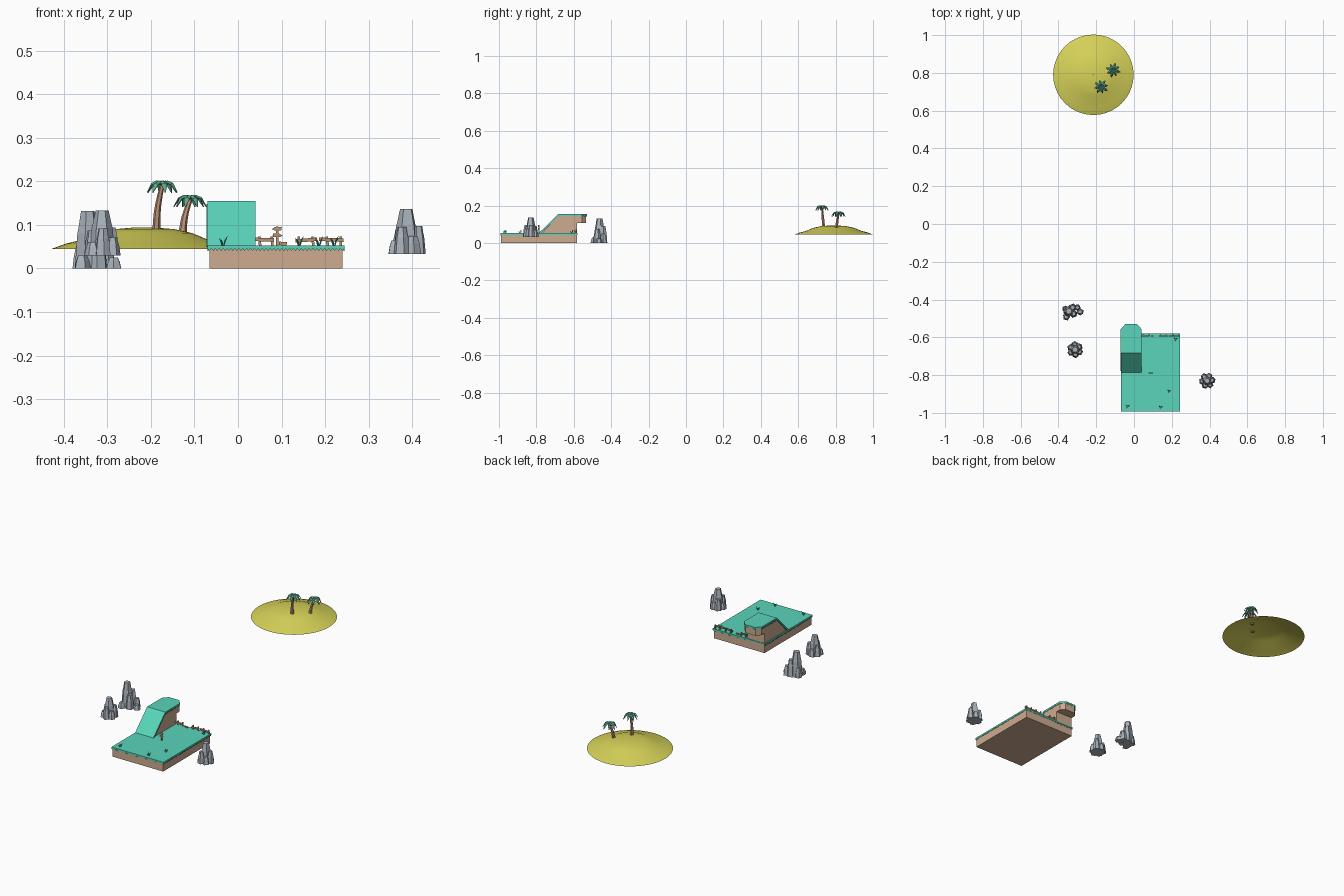
import bpy, math, random
from mathutils import Vector, Matrix

if "Cube" in bpy.data.objects:
    bpy.data.objects.remove(bpy.data.objects["Cube"])

random.seed(4)

def mat(name, c):
    m = bpy.data.materials.new(name)
    m.diffuse_color = (*c, 1)
    m.use_nodes = True
    m.node_tree.nodes["Principled BSDF"].inputs["Base Color"].default_value = m.diffuse_color
    return m

GRASS = mat("grass", (0.1, 0.66, 0.49))
SOIL = mat("soil", (0.62, 0.41, 0.28))
SAND = mat("sand", (0.68, 0.65, 0.1))
STONE = mat("stone", (0.4, 0.45, 0.5))
WOOD = mat("wood", (0.5, 0.29, 0.18))
LEAF = mat("leaf", (0.11, 0.4, 0.27))

def mesh(name, verts, faces, material):
    me = bpy.data.meshes.new(name)
    me.from_pydata([tuple(v) for v in verts], [], faces)
    me.materials.append(material)
    ob = bpy.data.objects.new(name, me)
    bpy.context.collection.objects.link(ob)
    return ob

def loft(name, rings, material, caps=True):
    """Skin equal-length rings of points, capped at both ends."""
    n = len(rings[0])
    faces = [(k * n + i, k * n + (i + 1) % n, (k + 1) * n + (i + 1) % n, (k + 1) * n + i)
             for k in range(len(rings) - 1) for i in range(n)]
    if caps:
        faces += [tuple(range(n))[::-1], tuple(range((len(rings) - 1) * n, len(rings) * n))]
    return mesh(name, [p for r in rings for p in r], faces, material)

def slab(name, outline, z0, z1, material):
    return loft(name, [[(x, y, z) for x, y in outline] for z in (z0, z1)], material)

def side_prism(name, profile, x0, x1, material):
    return loft(name, [[(x, y, z) for y, z in profile] for x in (x0, x1)], material)

def circle(c, r, n, rot=0):
    return [(c[0] + r * math.cos(rot + math.tau * i / n),
             c[1] + r * math.sin(rot + math.tau * i / n), c[2]) for i in range(n)]

def rect(x0, x1, y0, y1):
    return [(x0, y0), (x1, y0), (x1, y1), (x0, y1)]

def beam(name, loc, size, tilt=0.0, yaw=0.0):
    sx, sy, sz = (s / 2 for s in size)
    ob = slab(name, rect(-sx, sx, -sy, sy), -sz, sz, WOOD)
    ob.location, ob.rotation_euler = loc, (0, tilt, yaw)
    return ob

def fringe(name, path, drop=0.006, step=0.009):
    """Row of grass teeth hanging along a 3D path."""
    v, f = [], []
    for a, b in zip(path, path[1:]):
        a, b = Vector(a), Vector(b)
        n = max(1, round((b - a).length / step))
        for i in range(n):
            p, q = a.lerp(b, i / n), a.lerp(b, (i + 1) / n)
            k = len(v)
            v += [p, q, (p + q) / 2 - Vector((0, 0, drop))]
            f.append((k, k + 2, k + 1))
    ob = mesh(name, v, f, GRASS)
    ob.modifiers.new("thickness", "SOLIDIFY").thickness = 0.002

# Cliff base and grass layer
slab("cliff_soil", rect(-0.066, 0.24, -0.988, -0.583), 0, 0.046, SOIL)
slab("cliff_grass", rect(-0.07, 0.244, -0.992, -0.579), 0.0455, 0.053, GRASS)
zf = 0.046
fringe("cliff_fringe", [(-0.07, -0.579, zf), (-0.07, -0.992, zf), (0.244, -0.992, zf),
                        (0.244, -0.579, zf), (0.04, -0.579, zf)])

# Raised ramp with overhanging ledge
side_prism("ramp_soil", [(-0.782, 0.04), (-0.582, 0.04), (-0.582, 0.148), (-0.682, 0.148)],
           -0.066, 0.036, SOIL)
def ledge(o):
    return [(-0.066 - o, -0.684), (0.036 + o, -0.684), (0.036 + o, -0.557),
            (0.016, -0.534 + o), (-0.046, -0.534 + o), (-0.066 - o, -0.557)]
over = ledge(0)
over[0], over[1] = (-0.066, -0.6), (0.036, -0.6)
slab("ledge_soil", over, 0.108, 0.149, SOIL)
slab("ledge_grass", ledge(0.004), 0.148, 0.155, GRASS)
side_prism("ramp_grass", [(-0.790, 0.05), (-0.778, 0.05), (-0.680, 0.148), (-0.684, 0.155)],
           -0.07, 0.04, GRASS)
for x in (-0.07, 0.04):
    fringe("ramp_fringe", [(x, -0.778, 0.052), (x, -0.682, 0.148), (x, -0.557, 0.148)])
fringe("ledge_fringe", [(0.04, -0.557, 0.148), (0.016, -0.53, 0.148),
                        (-0.046, -0.53, 0.148), (-0.07, -0.557, 0.148)])

# Broken fence along the back edge
for x in (0.05, 0.078, 0.14, 0.172, 0.205, 0.236):
    beam("fence_post", (x, -0.588, 0.062), (0.006, 0.006, 0.022), random.uniform(-0.15, 0.15))
for x, w, z, t in ((0.06, 0.046, 0.066, 0.03), (0.103, 0.018, 0.057, 0.05),
                   (0.157, 0.05, 0.065, -0.08), (0.214, 0.056, 0.066, 0.03)):
    beam("fence_rail", (x, -0.593, z), (w, 0.004, 0.008), t)

# Signpost with two arrow boards
beam("sign_post", (0.09, -0.785, 0.073), (0.005, 0.005, 0.046))
for z, s, yaw in ((0.091, -1, 0), (0.076, 1, 0.1)):
    pts = [(-0.010, -0.004), (0.006, -0.004), (0.012, 0), (0.006, 0.004), (-0.010, 0.004)]
    ob = loft("sign_board", [[(s * x, y, h) for x, h in pts] for y in (-0.0015, 0.0015)], WOOD)
    ob.location, ob.rotation_euler = (0.09, -0.789, z), (0, 0.08 * s, yaw)

# Grass tufts
for x, y in ((-0.035, -0.965), (0.14, -0.97), (0.185, -0.885), (0.22, -0.61)):
    for a, h in ((0.3, 0.022), (2.4, 0.018), (4.4, 0.014)):
        d = Vector((math.cos(a), math.sin(a), 0))
        base = Vector((x, y, 0.052)) + d * 0.002
        mid, tip = base + d * 0.004 + Vector((0, 0, h * 0.6)), base + d * 0.009 + Vector((0, 0, h))
        loft("grass_blade", [circle(base, 0.0018, 3, a), circle(mid, 0.0022, 3, a),
                             circle(tip, 0.0003, 3, a)], GRASS)

# Clustered stone columns
def column(c, r, h, top=0.5):
    rot = random.uniform(0, 6)
    n = random.choice((5, 6))
    rings = []
    for t, s in ((0, 1.0), (0.62, 0.8), (0.7, 0.72), (1, top)):
        rings.append(circle((c[0], c[1], c[2] + h * t), r * s, n, rot))
    loft("sea_rock", rings, STONE)

def rock(x, y, z, h, spin):
    column((x, y, z), 0.03, h, 0.5)
    for i, k in enumerate((0.62, 0.36, 0.55, 0.3, 0.6, 0.4)):
        a = spin + i * math.tau / 6
        column((x + 0.026 * math.cos(a), y + 0.026 * math.sin(a), z), 0.019, h * k, 0.55)

rock(0.387, -0.83, 0.033, 0.104, 0.1)
rock(-0.312, -0.665, 0.03, 0.103, 0.6)
# The largest rock trails off in low stones
column((-0.345, -0.462, 0), 0.031, 0.132, 0.52)
for dx, dy, r, h in ((-0.013, -0.03, 0.02, 0.03), (0.024, -0.013, 0.022, 0.075), (0.02, 0.02, 0.022, 0.09),
                     (-0.018, 0.012, 0.018, 0.05), (0.045, 0.02, 0.019, 0.05), (0.06, -0.003, 0.019, 0.025)):
    column((-0.345 + dx, -0.462 + dy, 0), r, h, 0.55)

# Sand island: smooth open dome
prof = [(0.213, 0.045), (0.18, 0.057), (0.148, 0.065), (0.11, 0.081),
        (0.07, 0.09), (0.03, 0.0935), (0.001, 0.094)]
isle = loft("sand_island", [circle((-0.215, 0.79, z), r, 40) for r, z in prof], SAND, caps=False)
bpy.context.view_layer.objects.active = isle
isle.select_set(True)
bpy.ops.object.shade_smooth_by_angle()

# Palm trees
def palm(base, top, spin):
    base, top = Vector(base), Vector(top)
    rings = []
    for i in range(6):
        t = i / 5
        p = base.lerp(top, t)
        p.x -= 0.004 * math.sin(math.pi * t)
        rings.append(circle(p, 0.0095 - 0.004 * t, 6))
    loft("palm_trunk", rings, WOOD)
    spine = [(0, 0.004, 0.004), (0.014, 0.012, 0.007), (0.028, 0.006, 0.007), (0.04, -0.015, 0.001)]
    for i in range(8):
        m = Matrix.Translation(top) @ Matrix.Rotation(spin + i * math.tau / 8, 4, 'Z')
        k = 1.0 if i % 2 else 0.9
        v = [m @ Vector((r * k, s * w, z - abs(s) * w * 0.5)) for r, z, w in spine for s in (-1, 0, 1)]
        f = [(3 * j + c, 3 * j + 3 + c, 3 * j + 4 + c, 3 * j + 1 + c) for j in range(3) for c in (0, 1)]
        ob = mesh("palm_leaf", v, f, LEAF)
        ob.modifiers.new("thickness", "SOLIDIFY").thickness = 0.002

palm((-0.187, 0.736, 0.085), (-0.174, 0.727, 0.19), 0.2)
palm((-0.127, 0.803, 0.078), (-0.11, 0.815, 0.157), 0.5)
